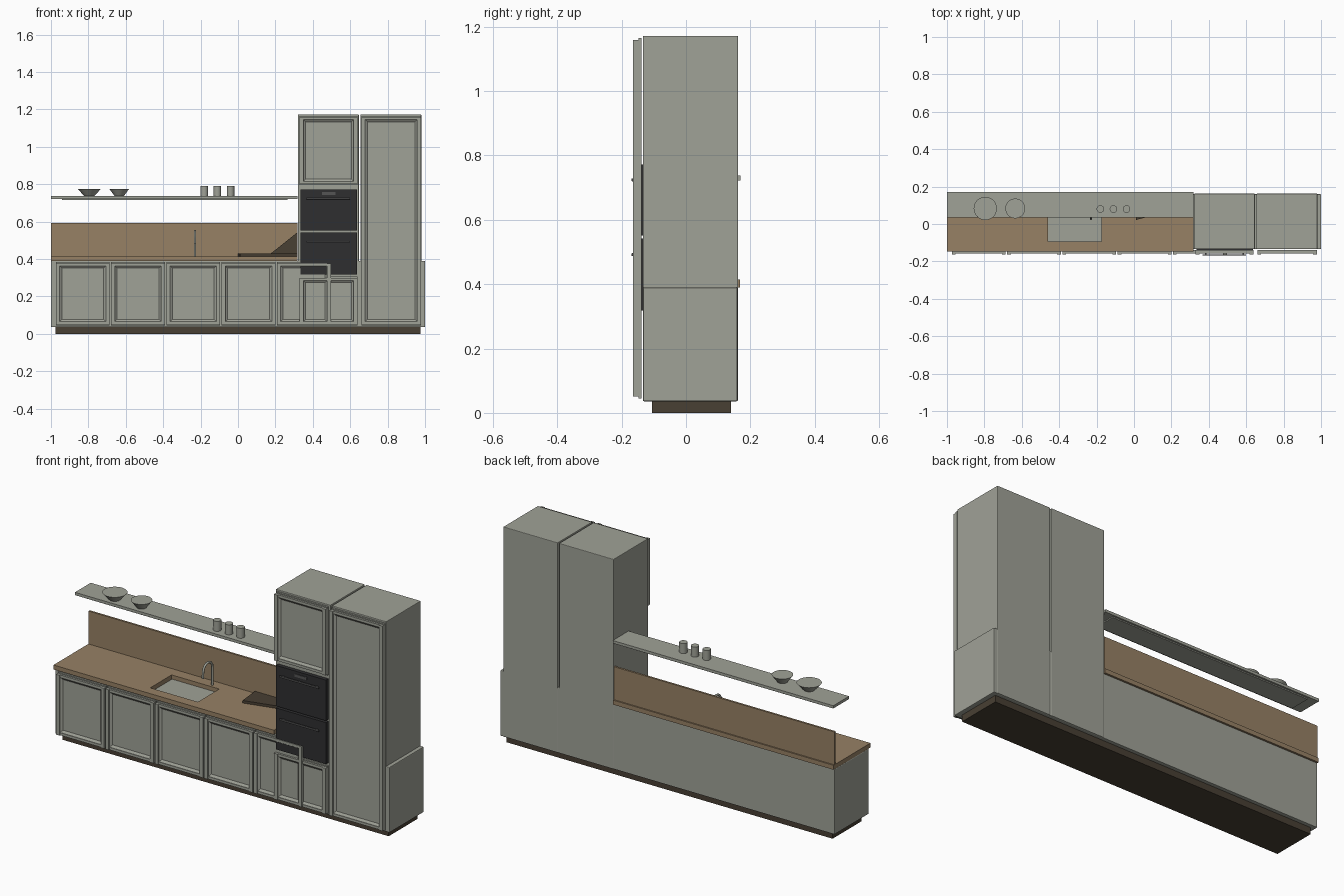
import bpy, bmesh, math
from mathutils import Vector

cube = bpy.data.objects.get("Cube")
if cube:
    bpy.data.objects.remove(cube, do_unlink=True)


def material(name, r, g, b):
    m = bpy.data.materials.new(name)
    m.use_nodes = True
    m.diffuse_color = (r, g, b, 1)
    m.node_tree.nodes["Principled BSDF"].inputs["Base Color"].default_value = (r, g, b, 1)
    return m


GREY = material("sage grey paint", 0.35, 0.36, 0.31)
WOOD = material("oak worktop", 0.31, 0.22, 0.13)
BLACK = material("oven black", 0.028, 0.028, 0.03)
STEEL = material("dark steel", 0.09, 0.09, 0.09)
BROWN = material("dark brown", 0.065, 0.05, 0.033)


def finish(name, bm, mat):
    bmesh.ops.recalc_face_normals(bm, faces=bm.faces)
    mesh = bpy.data.meshes.new(name)
    bm.to_mesh(mesh)
    bm.free()
    mesh.materials.append(mat)
    ob = bpy.data.objects.new(name, mesh)
    bpy.context.collection.objects.link(ob)
    return ob


def add_box(bm, x, y, z):
    verts = bmesh.ops.create_cube(bm, size=1)["verts"]
    for v in verts:
        v.co = Vector([(a + b) / 2 + c * (b - a) for (a, b), c in zip((x, y, z), v.co)])


def box(name, x, y, z, mat, bevel=0):
    bm = bmesh.new()
    add_box(bm, x, y, z)
    ob = finish(name, bm, mat)
    if bevel:
        mod = ob.modifiers.new("soft edges", "BEVEL")
        mod.width = bevel
        mod.segments = 2
    return ob


def prism(name, points, offset, mat):
    """Extrude a flat outline of 3D points along an offset."""
    bm = bmesh.new()
    face = bm.faces.new([bm.verts.new(p) for p in points])
    ext = bmesh.ops.extrude_face_region(bm, geom=[face])["geom"]
    for v in ext:
        if isinstance(v, bmesh.types.BMVert):
            v.co += Vector(offset)
    return finish(name, bm, mat)


def cone(name, x, y, z, r_low, r_top, h):
    bm = bmesh.new()
    bmesh.ops.create_cone(bm, cap_ends=True, segments=32, radius1=r_low, radius2=r_top, depth=h)
    bmesh.ops.translate(bm, verts=bm.verts, vec=(x, y, z + h / 2))
    ob = finish(name, bm, GREY)
    for p in ob.data.polygons:
        p.use_smooth = len(p.vertices) == 4
    return ob


def door(name, x0, x1, z0, z1):
    """Framed door: back plate, proud stiles, lower rails and a sloped inner bead."""
    bm = bmesh.new()
    add_box(bm, (x0, x1), (-0.148, -0.138), (z0, z1))
    w = 0.02
    for a, b in ((x0, x0 + w), (x1 - w, x1)):
        add_box(bm, (a, b), (-0.164, -0.148), (z0 + 0.006, z1 - 0.006))
    for a, b in ((z0 + 0.006, z0 + w), (z1 - w, z1 - 0.006)):
        add_box(bm, (x0 + w, x1 - w), (-0.159, -0.148), (a, b))
    # mitred bead sloping down to the panel
    rings = []
    for inset, y in ((w, -0.157), (w + 0.012, -0.1485)):
        rings.append([bm.verts.new((x, y, z)) for x, z in (
            (x0 + inset, z0 + inset), (x1 - inset, z0 + inset),
            (x1 - inset, z1 - inset), (x0 + inset, z1 - inset))])
    for i in range(4):
        j = (i + 1) % 4
        bm.faces.new((rings[0][i], rings[0][j], rings[1][j], rings[1][i]))
    return finish(name, bm, GREY)


# carcasses and plinth
box("plinth", (-0.975, 0.975), (-0.105, 0.14), (0, 0.036), BROWN)
box("base_cabinet", (-1, 1), (-0.134, 0.16), (0.036, 0.39), GREY, 0.004)
box("oven_column", (0.32, 0.646), (-0.134, 0.162), (0.037, 1.172), GREY, 0.003)
box("tall_column", (0.655, 0.98), (-0.134, 0.162), (0.037, 1.172), GREY, 0.003)

# doors
for i in range(5):
    x = -0.974 + i * 0.2955
    door(f"base_door_{i + 1}", x, x + 0.288, 0.045, 0.383)
door("oven_column_lower_door", 0.33, 0.638, 0.045, 0.305)
door("oven_column_upper_door", 0.33, 0.638, 0.795, 1.165)
door("tall_column_door", 0.66, 0.978, 0.045, 1.165)

# ovens with bar handles
for name, z0, z1, bar in (("upper", 0.552, 0.772, 0.724), ("lower", 0.318, 0.542, 0.492)):
    box(f"{name}_oven", (0.335, 0.635), (-0.155, -0.13), (z0, z1), BLACK)
    box(f"{name}_oven_handle", (0.365, 0.6), (-0.169, -0.162), (bar - 0.005, bar + 0.005), STEEL, 0.002)
    for x in (0.38, 0.58):
        box(f"{name}_handle_post", (x, x + 0.008), (-0.164, -0.154), (bar - 0.003, bar + 0.003), STEEL)
box("oven_display", (0.45, 0.52), (-0.158, -0.154), (0.742, 0.757), STEEL)

# worktop around the open sink
TOP = (0.39, 0.414)
BACK = 0.168
box("left_worktop", (-1, -0.46), (-0.148, BACK), TOP, WOOD)
box("right_worktop", (-0.175, 0.319), (-0.148, BACK), TOP, WOOD)
box("sink_front_worktop", (-0.46, -0.175), (-0.148, -0.093), TOP, WOOD)
box("sink_back_worktop", (-0.46, -0.175), (0.09, BACK), TOP, WOOD)
box("sink_floor", (-0.455, -0.18), (-0.09, 0.088), (0.385, 0.393), GREY)
box("splashback", (-1, 0.319), (0.15, 0.161), (0.41, 0.592), WOOD)

# tap as a bevelled curve
curve = bpy.data.curves.new("tap", "CURVE")
curve.dimensions = "3D"
curve.bevel_depth = 0.006
curve.bevel_resolution = 3
curve.use_fill_caps = True
path = [(0.11, 0.41), (0.11, 0.51)]
path += [(0.07 + 0.04 * math.cos(a), 0.51 + 0.04 * math.sin(a))
         for a in (math.pi * k / 8 for k in range(1, 8))]
path += [(0.03, 0.51), (0.028, 0.48)]
spline = curve.splines.new("POLY")
spline.points.add(len(path) - 1)
for p, (y, z) in zip(spline.points, path):
    p.co = (-0.23, y, z, 1)
curve.materials.append(GREY)
bpy.context.collection.objects.link(bpy.data.objects.new("tap", curve))

# hob plate with its raised wedge
prism("hob_plate", [(0.012, 0.022, 0.412), (0, 0.145, 0.412), (0.318, 0.145, 0.412), (0.318, 0.1, 0.412)],
      (0, 0, 0.016), BROWN)
prism("hob_wedge", [(0.17, 0.135, 0.425), (0.318, 0.135, 0.425), (0.318, 0.135, 0.543)],
      (0, 0.01, 0), BROWN)

# shelf with bowls and cups
box("shelf", (-1, 0.319), (0.035, 0.17), (0.722, 0.737), GREY)
box("shelf_underside_strip", (-0.94, 0.265), (0.045, 0.16), (0.716, 0.723), GREY)
cone("large_bowl", -0.795, 0.083, 0.737, 0.028, 0.062, 0.038)
cone("small_bowl", -0.635, 0.083, 0.737, 0.025, 0.053, 0.038)
for i, x in enumerate((-0.18, -0.11, -0.04)):
    cone(f"cup_{i + 1}", x, 0.08, 0.737, 0.02, 0.02, 0.054)
